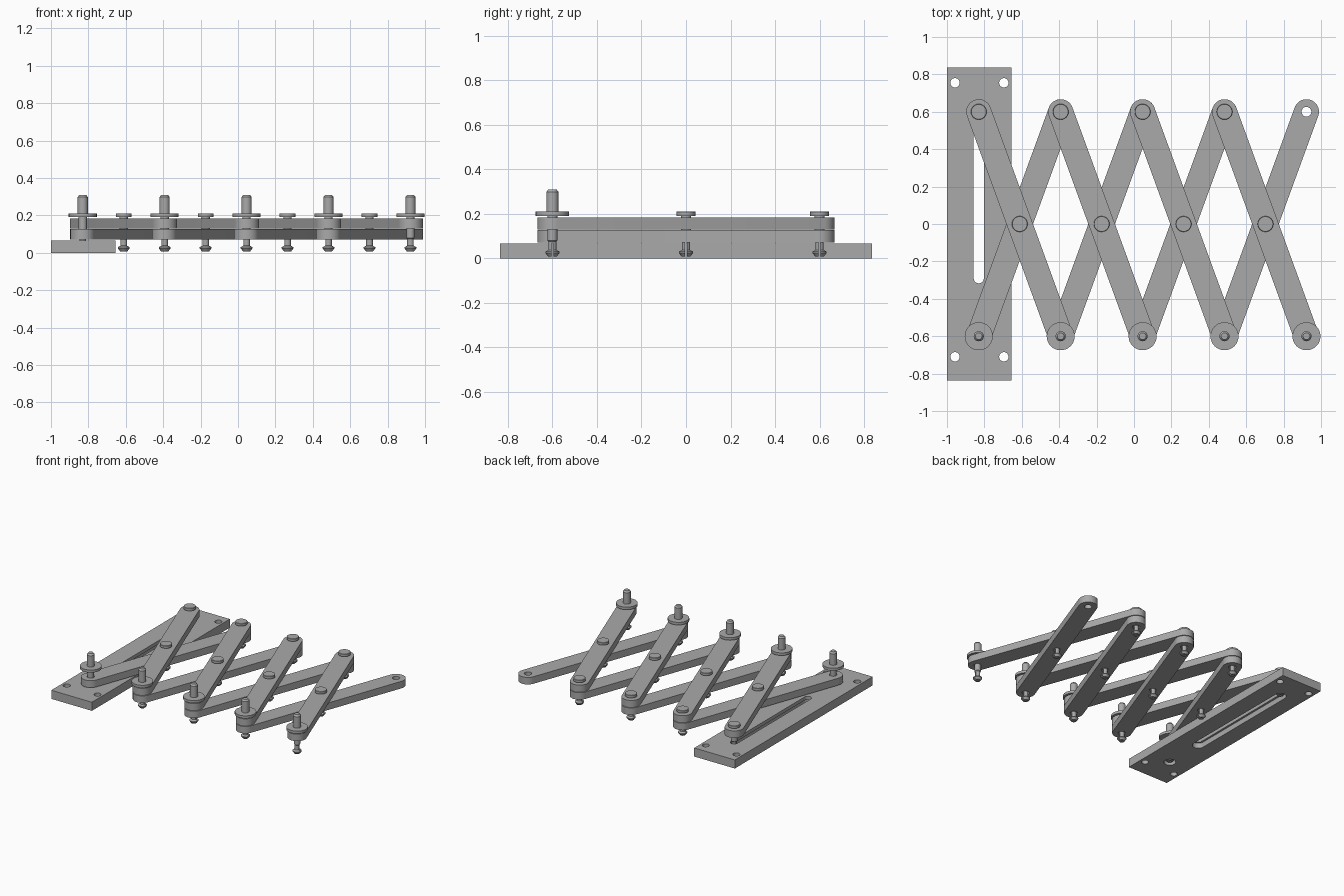
import bpy, bmesh, math
from mathutils import Vector, Matrix

cube = bpy.data.objects.get("Cube")
if cube:
    bpy.data.objects.remove(cube, do_unlink=True)

grey = bpy.data.materials.new("plain_grey")
grey.use_nodes = True
colour = (0.4, 0.4, 0.4, 1)
grey.diffuse_color = colour
grey.node_tree.nodes["Principled BSDF"].inputs["Base Color"].default_value = colour


def add(name, mesh, location=(0, 0, 0), angle=0):
    obj = bpy.data.objects.new(name, mesh)
    obj.location = location
    obj.rotation_euler.z = angle
    bpy.context.collection.objects.link(obj)
    return obj


def finish(bm, name):
    bmesh.ops.remove_doubles(bm, verts=bm.verts, dist=1e-5)
    bmesh.ops.recalc_face_normals(bm, faces=bm.faces)
    mesh = bpy.data.meshes.new(name)
    bm.to_mesh(mesh)
    bm.free()
    mesh.materials.append(grey)
    return mesh


def smooth(obj):
    bpy.ops.object.select_all(action='DESELECT')
    obj.select_set(True)
    bpy.context.view_layer.objects.active = obj
    bpy.ops.object.shade_smooth_by_angle(angle=math.radians(30))


def slot(x, y0, y1, r, n=20):
    """Outline of a slot along y; a circle when y0 equals y1."""
    pts = []
    for cy, start in ((y1, 0), (y0, math.pi)):
        for i in range(n + 1):
            a = start + math.pi * i / n
            p = (x + r * math.cos(a), cy + r * math.sin(a))
            if not pts or (Vector(p) - Vector(pts[-1])).length > 1e-4:
                pts.append(p)
    if (Vector(pts[0]) - Vector(pts[-1])).length < 1e-4:
        pts.pop()
    return pts


def sheet(name, loops, z0, z1):
    """Flat solid from an outline and its hole outlines."""
    curve = bpy.data.curves.new(name, 'CURVE')
    curve.dimensions = '2D'
    curve.fill_mode = 'BOTH'
    curve.extrude = (z1 - z0) / 2
    for loop in loops:
        spline = curve.splines.new('POLY')
        spline.points.add(len(loop) - 1)
        for point, (x, y) in zip(spline.points, loop):
            point.co = (x, y, 0, 1)
        spline.use_cyclic_u = True
    temp = add(name + "_outline", curve)
    bpy.context.view_layer.update()
    source = temp.evaluated_get(bpy.context.evaluated_depsgraph_get())
    flat = bpy.data.meshes.new_from_object(source)
    bm = bmesh.new()
    bm.from_mesh(flat)
    bmesh.ops.translate(bm, verts=bm.verts, vec=(0, 0, (z0 + z1) / 2))
    bpy.data.objects.remove(temp, do_unlink=True)
    bpy.data.meshes.remove(flat)
    return finish(bm, name)


def cut(obj, mesh):
    """Subtract a mesh and bake the result."""
    cutter = add("cutter", mesh)
    cutter.hide_render = True
    mod = obj.modifiers.new("cut", 'BOOLEAN')
    mod.object = cutter
    mod.solver = 'EXACT'
    bpy.context.view_layer.update()
    result = obj.evaluated_get(bpy.context.evaluated_depsgraph_get())
    obj.data = bpy.data.meshes.new_from_object(result)
    obj.modifiers.clear()
    bpy.data.objects.remove(cutter, do_unlink=True)


def lathe(name, profile):
    bm = bmesh.new()
    verts = [bm.verts.new((r, 0, z)) for r, z in profile]
    edges = [bm.edges.new(pair) for pair in zip(verts, verts[1:])]
    bmesh.ops.spin(bm, geom=verts + edges, cent=(0, 0, 0), axis=(0, 0, 1),
                   angle=math.tau, steps=32)
    return finish(bm, name)


def slit_mesh():
    bm = bmesh.new()
    size = Matrix.Diagonal((0.2, 0.008, 0.14, 1))
    bmesh.ops.create_cube(bm, size=1, matrix=size)
    return finish(bm, "slit")


# Layout of the lattice
reach = 0.6
step = 0.438
first = -0.83
joints = [first + step * i for i in range(5)]

# Mounting plate with screw holes, guide slot and pivot hole
left, right, half = -1.0, -0.655, 0.836
outline = [(left, -half), (right, -half), (right, half), (left, half)]
screws = [slot(x, y, y, 0.025) for x in (-0.957, -0.696) for y in (-0.71, 0.755)]
openings = [slot(first, -0.29, reach, 0.027), slot(first, -reach, -reach, 0.027)]
base = add("mounting_plate", sheet("mounting_plate", [outline] + screws + openings, 0, 0.066))
# Wider recesses underneath for the snap ends
cut(base, sheet("slot_recess", [slot(first, -0.29, reach, 0.042)], -0.05, 0.04))
cut(base, sheet("pivot_recess", [slot(first, -reach, -reach, 0.042)], -0.05, 0.04))
smooth(base)

# Crossing bars: lower set leans right, upper set leans left
span = math.hypot(step, 2 * reach) / 2
lean = math.atan2(step, 2 * reach)
loops = [slot(0, -span, span, 0.067)]
loops += [slot(0, y, y, 0.026) for y in (-span, 0, span)]
bar = sheet("bar", loops, 0, 0.054)
for i, x in enumerate(joints[:-1]):
    for name, z, angle in (("lower_bar", 0.072, -lean), ("upper_bar", 0.13, lean)):
        smooth(add(f"{name}_{i + 1}", bar, (x + step / 2, 0, z), angle))

# Split snap pins: short ones with flat caps, tall ones with a collar and post
snap = [(0, 0.008), (0.02, 0.008), (0.032, 0.024), (0.032, 0.03),
        (0.018, 0.038), (0.018, 0.075), (0.022, 0.08), (0.022, 0.191)]
cap = [(0.042, 0.191), (0.042, 0.209), (0.04, 0.211), (0, 0.211)]
post = [(0.075, 0.191), (0.075, 0.211), (0.027, 0.211), (0.027, 0.298),
        (0.018, 0.31), (0, 0.31)]


def pins(name, profile, places):
    source = add(name + "_1", lathe(name, profile))
    cut(source, slit_mesh())
    smooth(source)
    for i, (x, y) in enumerate(places):
        obj = source if i == 0 else add(f"{name}_{i + 1}", source.data)
        obj.location = (x, y, 0)


pins("cap_pin", snap + cap,
     [(x + step / 2, 0) for x in joints[:-1]] + [(x, reach) for x in joints[:-1]])
pins("post_pin", snap + post, [(x, -reach) for x in joints])
